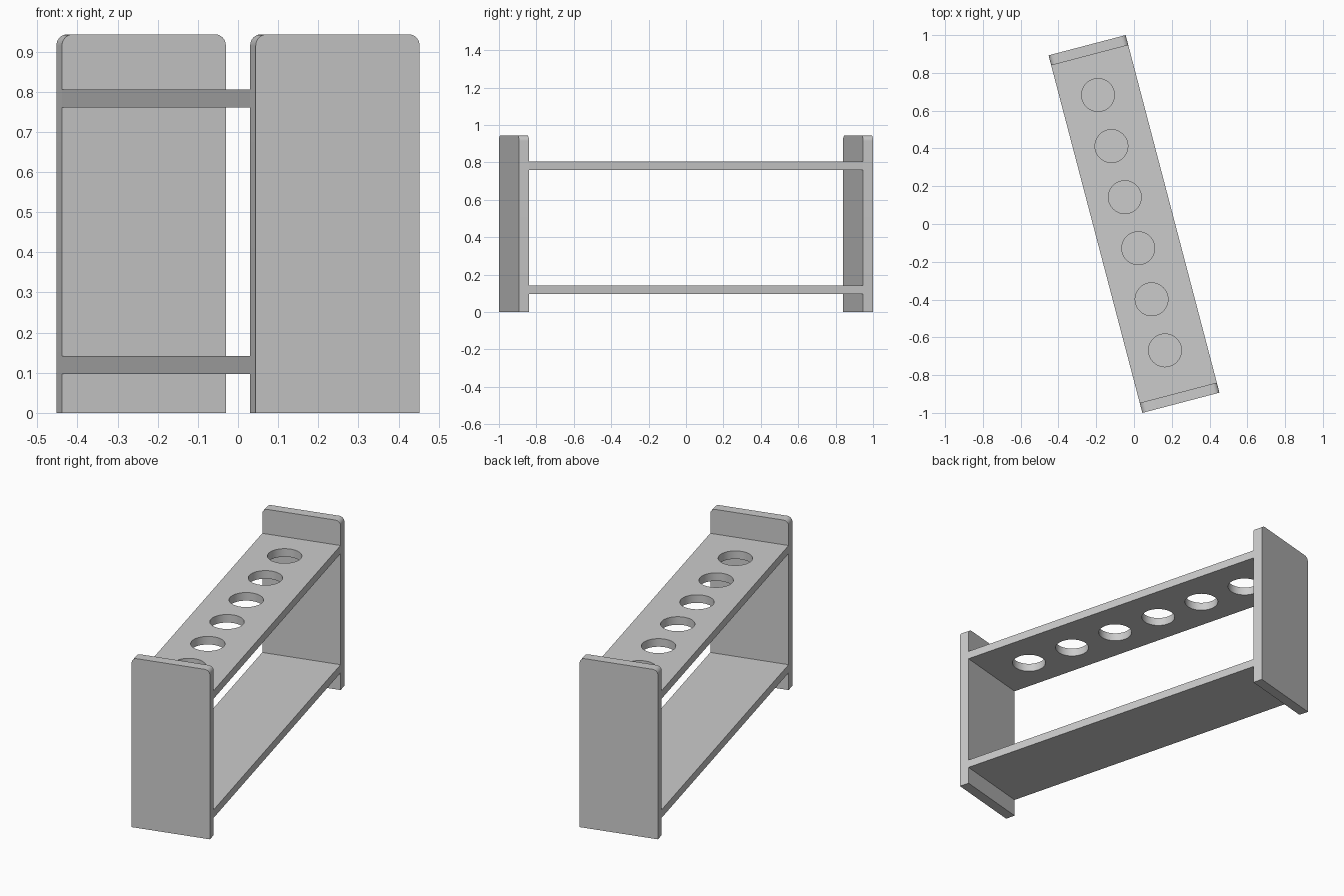
import bpy, bmesh
from math import sin, cos, pi, radians
from mathutils import Matrix

if "Cube" in bpy.data.objects:
    bpy.data.objects.remove(bpy.data.objects["Cube"])

TURN = Matrix.Rotation(radians(14.7), 4, 'Z')
LENGTH, WIDTH, HEIGHT = 1.957, 0.422, 0.943
PANEL_T, SHELF_T = 0.055, 0.045
INNER = LENGTH / 2 - PANEL_T


def arc(cx, cy, r, start, end, steps):
    return [(cx + r * cos(start + (end - start) * i / steps),
             cy + r * sin(start + (end - start) * i / steps)) for i in range(steps + 1)]


def plate(name, loops, thickness, matrix):
    """Filled 2D outline (extra loops become holes), extruded and turned into a mesh."""
    curve = bpy.data.curves.new(name + "_outline", 'CURVE')
    curve.dimensions = '2D'
    curve.fill_mode = 'BOTH'
    curve.extrude = thickness / 2
    for loop in loops:
        spline = curve.splines.new('POLY')
        spline.points.add(len(loop) - 1)
        for point, (x, y) in zip(spline.points, loop):
            point.co = (x, y, 0, 1)
        spline.use_cyclic_u = True
    temp = bpy.data.objects.new(name + "_outline", curve)
    mesh = bpy.data.meshes.new_from_object(temp)
    bpy.data.objects.remove(temp)
    bm = bmesh.new()
    bm.from_mesh(mesh)
    bmesh.ops.remove_doubles(bm, verts=bm.verts, dist=1e-5)
    bmesh.ops.recalc_face_normals(bm, faces=bm.faces)
    bm.to_mesh(mesh)
    bm.free()
    mesh.name = name
    obj = bpy.data.objects.new(name, mesh)
    bpy.context.collection.objects.link(obj)
    obj.matrix_world = TURN @ matrix
    bpy.ops.object.select_all(action='DESELECT')
    obj.select_set(True)
    bpy.context.view_layer.objects.active = obj
    bpy.ops.object.shade_smooth_by_angle(angle=radians(30))
    return obj


# End panels with rounded top corners
w, r = WIDTH / 2, 0.028
panel = ([(-w, 0), (w, 0)]
         + arc(w - r, HEIGHT - r, r, 0, pi / 2, 8)
         + arc(r - w, HEIGHT - r, r, pi / 2, pi, 8))
upright = Matrix.Rotation(pi / 2, 4, 'X')
for name, side in (("front_end_panel", -1), ("back_end_panel", 1)):
    y = side * (LENGTH - PANEL_T) / 2
    plate(name, [panel], PANEL_T, Matrix.Translation((0, y, 0)) @ upright)

# Shelves: plain lower one, upper one with six tube holes
board = [(-w, -INNER), (w, -INNER), (w, INNER), (-w, INNER)]
holes = [arc(-0.011, 0.01 + (i - 2.5) * 0.2795, 0.087, 0, 2 * pi, 48)[:-1] for i in range(6)]
plate("lower_shelf", [board], SHELF_T, Matrix.Translation((0, 0, 0.119)))
plate("upper_shelf", [board] + holes, SHELF_T, Matrix.Translation((0, 0, 0.783)))
